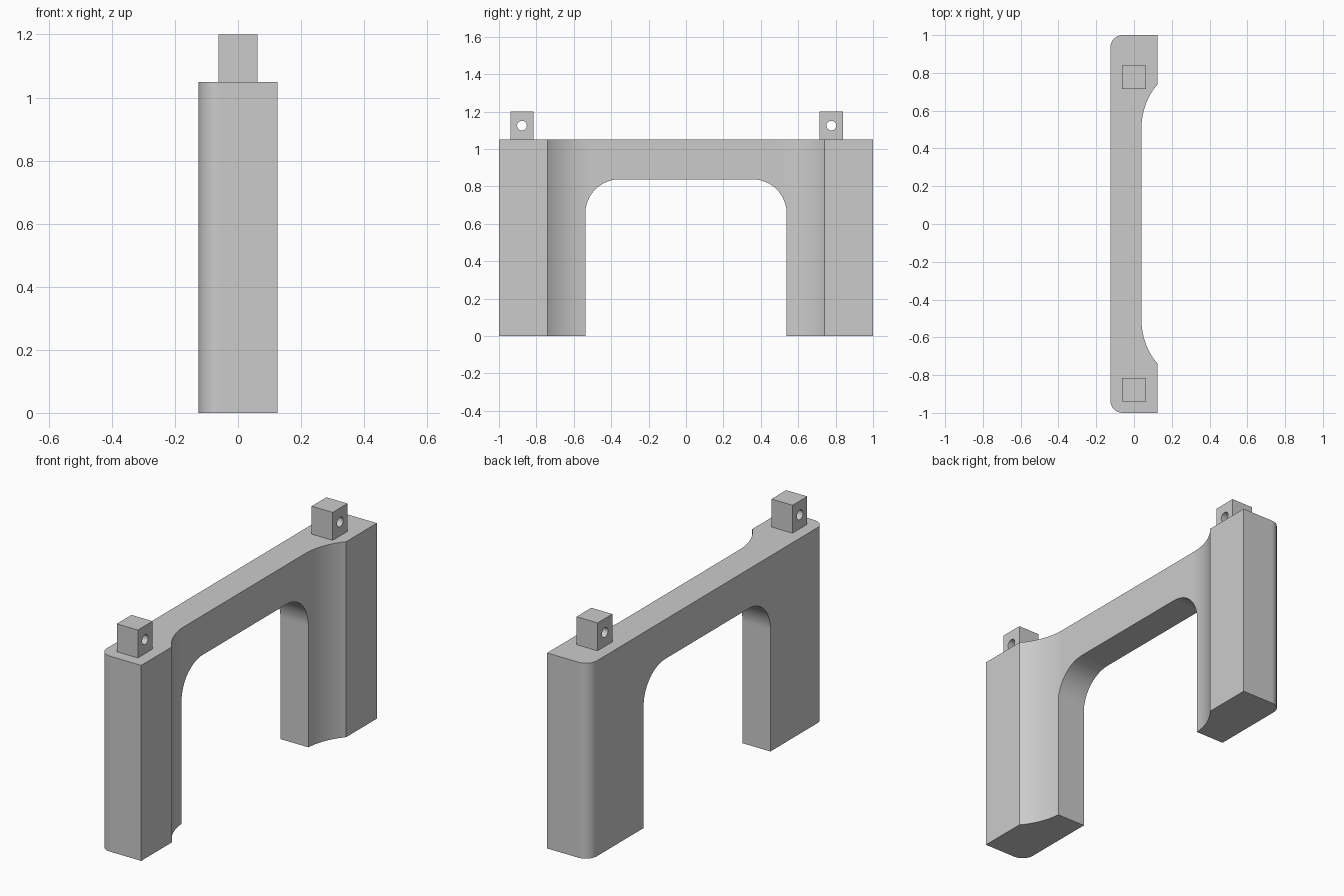
import bpy
import bmesh
from math import asin, cos, sin, radians, degrees
from mathutils import Vector

cube = bpy.data.objects.get("Cube")
if cube:
    bpy.data.objects.remove(cube, do_unlink=True)

grey = bpy.data.materials.new("plain_grey")
grey.use_nodes = True
colour = (0.6, 0.6, 0.6, 1)
grey.diffuse_color = colour
grey.node_tree.nodes["Principled BSDF"].inputs["Base Color"].default_value = colour


def arc(cx, cy, r, start, end, steps=20):
    angles = [radians(start + (end - start) * i / steps) for i in range(steps + 1)]
    return [(cx + r * cos(a), cy + r * sin(a)) for a in angles]


def prism(name, points, offset):
    """Extrude a closed outline of 3D points along an offset."""
    bm = bmesh.new()
    face = bm.faces.new([bm.verts.new(p) for p in points])
    result = bmesh.ops.extrude_face_region(bm, geom=[face], use_keep_orig=True)
    moved = [v for v in result["geom"] if isinstance(v, bmesh.types.BMVert)]
    bmesh.ops.translate(bm, verts=moved, vec=Vector(offset))
    bmesh.ops.recalc_face_normals(bm, faces=bm.faces)
    mesh = bpy.data.meshes.new(name)
    bm.to_mesh(mesh)
    bm.free()
    mesh.materials.append(grey)
    obj = bpy.data.objects.new(name, mesh)
    bpy.context.collection.objects.link(obj)
    return obj


def select(obj):
    bpy.ops.object.select_all(action="DESELECT")
    obj.select_set(True)
    bpy.context.view_layer.objects.active = obj


def cut(obj, cutter):
    cutter.hide_render = True
    mod = obj.modifiers.new("cut", "BOOLEAN")
    mod.operation = "DIFFERENCE"
    mod.solver = "EXACT"
    mod.object = cutter
    select(obj)
    bpy.ops.object.modifier_apply(modifier=mod.name)
    bpy.data.objects.remove(cutter, do_unlink=True)


def smooth(obj):
    select(obj)
    bpy.ops.object.shade_smooth_by_angle(angle=radians(30))
    mod = obj.modifiers.new("flat_faces", "WEIGHTED_NORMAL")
    mod.keep_sharp = True


# Bridge body: plan outline with scooped inner side and rounded outer corners
TOP = 1.05
thin, wide, scoop_start, scoop_end = 0.04, 0.125, 0.51, 0.74
rise, run = wide - thin, scoop_end - scoop_start
radius = (rise ** 2 + run ** 2) / (2 * rise)
sweep = degrees(asin(run / radius))
half = arc(thin + radius, scoop_start, radius, 180, 180 - sweep)
half += [(wide, 1)] + arc(-wide + 0.065, 0.935, 0.065, 90, 180, 12)
outline = half + [(x, -y) for x, y in reversed(half)]
body = prism("bridge_body", [(x, y, 0) for x, y in outline], (0, 0, TOP))

# Opening between the legs
corner = arc(0.355, 0.655, 0.183, 0, 90)
side = [(0.538, -0.1)] + corner
opening = side + [(-y, z) for y, z in reversed(side)]
cut(body, prism("opening_cutter", [(-0.3, y, z) for y, z in opening], (0.6, 0, 0)))
smooth(body)

# Square lugs with a cross hole
s = 0.0625
for name, y in (("front_lug", -0.877), ("back_lug", 0.777)):
    base = [(-s, y - s, TOP), (s, y - s, TOP), (s, y + s, TOP), (-s, y + s, TOP)]
    lug = prism(name, base, (0, 0, 0.15))
    hole = arc(y, 1.125, 0.026, 0, 345, 23)
    cut(lug, prism("hole_cutter", [(-0.2, a, b) for a, b in hole], (0.4, 0, 0)))
    smooth(lug)
